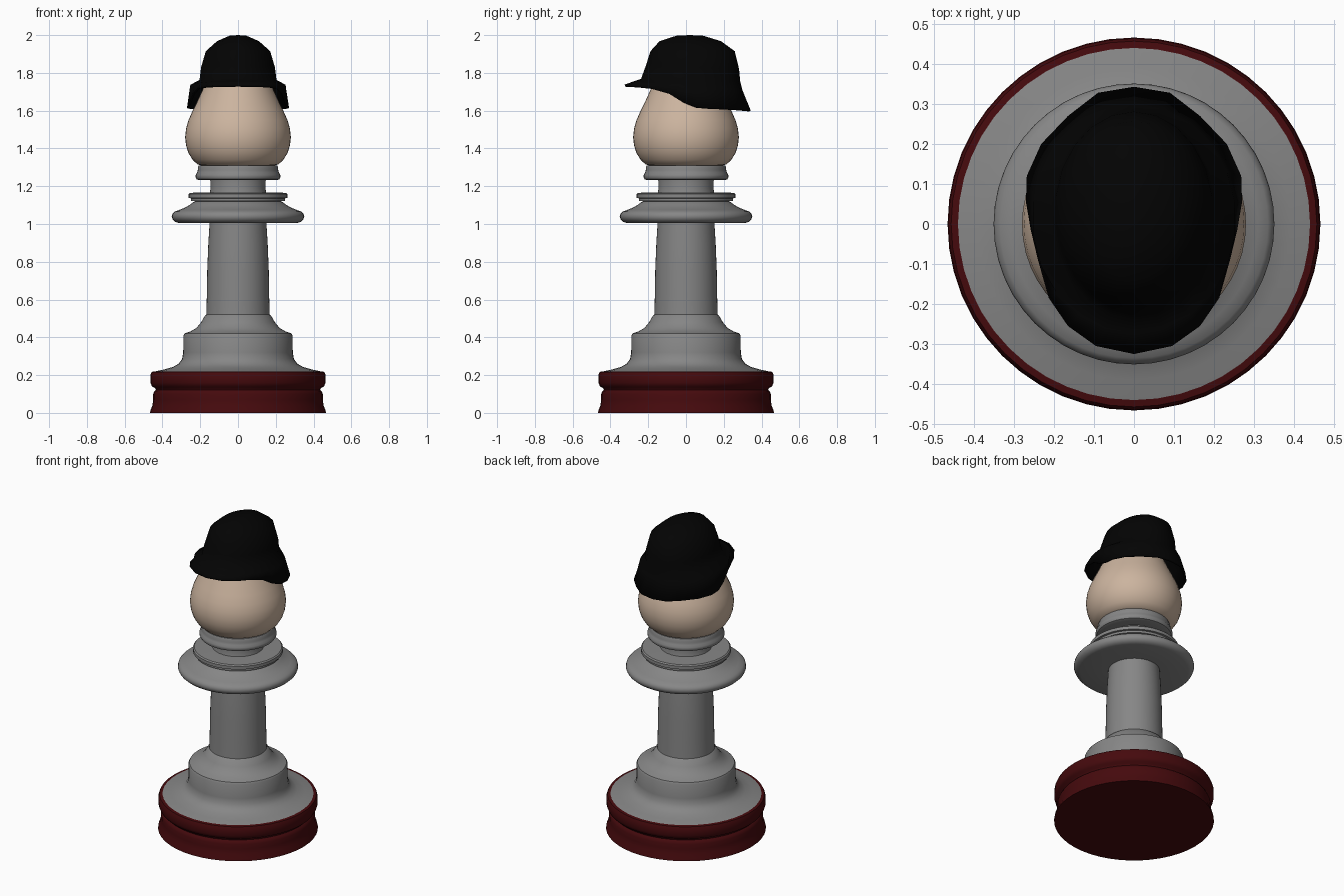
import bpy, bmesh
from math import sin, cos, pi, radians

GREY = (0.24, 0.24, 0.24)
RED = (0.06, 0.003, 0.004)
SKIN = (0.60, 0.455, 0.345)
BLACK = (0.001, 0.001, 0.001)


def finish(bm, name, color, angle=40):
    """Turn a bmesh into a smooth-shaded, coloured object."""
    bmesh.ops.recalc_face_normals(bm, faces=bm.faces)
    mesh = bpy.data.meshes.new(name)
    bm.to_mesh(mesh)
    bm.free()
    obj = bpy.data.objects.new(name, mesh)
    bpy.context.collection.objects.link(obj)
    mat = bpy.data.materials.new(name + "_colour")
    mat.diffuse_color = (*color, 1)
    mesh.materials.append(mat)
    bpy.ops.object.select_all(action='DESELECT')
    obj.select_set(True)
    bpy.context.view_layer.objects.active = obj
    bpy.ops.object.shade_smooth_by_angle(angle=radians(angle))
    return obj


def lathe(name, profile, color=GREY, sides=48):
    """Spin a (radius, height) profile around z."""
    bm = bmesh.new()
    verts = [bm.verts.new((r, 0, z)) for r, z in profile]
    edges = [bm.edges.new(p) for p in zip(verts, verts[1:])]
    bmesh.ops.spin(bm, geom=verts + edges, cent=(0, 0, 0), axis=(0, 0, 1),
                   angle=2 * pi, steps=sides, use_duplicate=False)
    bmesh.ops.remove_doubles(bm, verts=bm.verts, dist=0.0005)
    return finish(bm, name, color)


# Dark red foot with a groove around it
lathe("base", [(0, 0), (0.466, 0), (0.463, 0.015), (0.453, 0.04), (0.449, 0.07),
               (0.449, 0.10), (0.443, 0.115), (0.435, 0.122), (0.44, 0.132),
               (0.455, 0.14), (0.464, 0.16), (0.464, 0.20), (0.457, 0.217),
               (0.44, 0.22)], RED)

# Stepped pedestal
lathe("pedestal", [(0.447, 0.217), (0.43, 0.222), (0.39, 0.23), (0.345, 0.243),
                   (0.315, 0.26), (0.296, 0.285), (0.29, 0.32), (0.289, 0.41),
                   (0.283, 0.421), (0.25, 0.432), (0.22, 0.45), (0.195, 0.48),
                   (0.175, 0.515), (0.165, 0.522)])

# Tapered column
lathe("column", [(0.168, 0.518), (0.165, 0.62), (0.163, 0.75), (0.157, 0.9),
                 (0.15, 1.01)])

# Wide collar disc, thin ring above it, and narrow neck with its own collar
lathe("collar_disc", [(0.148, 1.006), (0.315, 1.006), (0.333, 1.012), (0.345, 1.023),
                      (0.351, 1.038), (0.347, 1.054), (0.335, 1.066), (0.31, 1.075),
                      (0.28, 1.087), (0.255, 1.102), (0.235, 1.117), (0.222, 1.122)])
lathe("collar_ring", [(0.222, 1.12), (0.25, 1.122), (0.25, 1.136), (0.262, 1.138),
                      (0.262, 1.158), (0.255, 1.165), (0.145, 1.168)])
lathe("neck", [(0.15, 1.165), (0.145, 1.19), (0.147, 1.232), (0.205, 1.232),
               (0.219, 1.237), (0.225, 1.248), (0.224, 1.26), (0.217, 1.272),
               (0.213, 1.285), (0.213, 1.297), (0.208, 1.309), (0.19, 1.312)])

# Pear-shaped head
lathe("head", [(0.19, 1.308), (0.215, 1.316), (0.24, 1.34), (0.262, 1.375),
               (0.275, 1.415), (0.28, 1.46), (0.275, 1.505), (0.262, 1.55),
               (0.24, 1.60), (0.213, 1.655), (0.188, 1.71), (0.165, 1.76),
               (0.12, 1.81), (0.06, 1.835), (0, 1.84)], SKIN)

# Helmet: half rim outline from front to back, mirrored across x
rim = [(0, -0.325, 1.738), (0.095, -0.305, 1.737), (0.165, -0.255, 1.733),
       (0.213, -0.185, 1.722), (0.24, -0.09, 1.69), (0.258, -0.015, 1.643),
       (0.27, 0.055, 1.617), (0.268, 0.12, 1.613), (0.232, 0.20, 1.61),
       (0.165, 0.27, 1.606), (0.09, 0.328, 1.602), (0, 0.343, 1.60)]
half = len(rim) - 1
# Flare and dome rings: half width, front y, back y, front z, back z
dome = [(0.255, -0.272, 0.298, 1.757, 1.71), (0.206, -0.238, 0.287, 1.768, 1.755),
        (0.197, -0.212, 0.281, 1.84, 1.82), (0.172, -0.188, 0.258, 1.915, 1.915),
        (0.112, -0.14, 0.185, 1.968, 1.968), (0.045, -0.05, 0.09, 1.997, 1.997)]


def dome_point(ring, i):
    hx, yf, yb, zf, zb = ring
    a = pi * i / half
    t = (1 - cos(a)) / 2
    return hx * sin(a), yf + (yb - yf) * t, zf + (zb - zf) * t


bm = bmesh.new()
halves = [rim] + [[dome_point(r, i) for i in range(half + 1)] for r in dome]
rings = []
for pts in halves:
    loop = pts + [(-x, y, z) for x, y, z in pts[-2:0:-1]]
    rings.append([bm.verts.new(p) for p in loop])
n = 2 * half
for low, high in zip(rings, rings[1:]):
    for i in range(n):
        j = (i + 1) % n
        bm.faces.new((low[i], low[j], high[j], high[i]))
top = bm.verts.new((0, 0.02, 2.0))
for i in range(n):
    bm.faces.new((rings[-1][i], rings[-1][(i + 1) % n], top))
helmet = finish(bm, "helmet", BLACK, 75)
shell = helmet.modifiers.new("shell", 'SOLIDIFY')
shell.thickness = 0.012
shell.offset = -1
